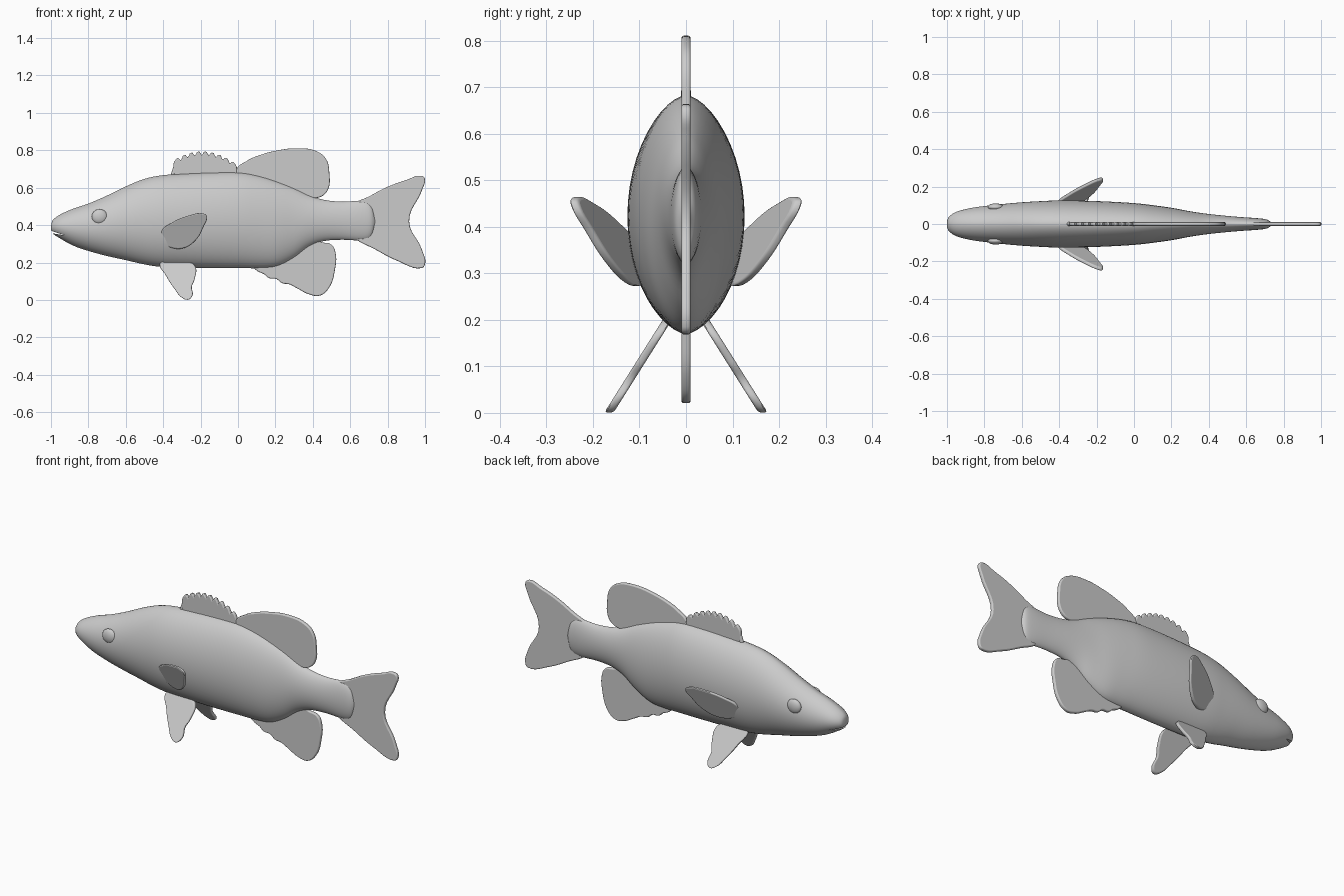
import bpy, bmesh, math
from mathutils import Vector

if "Cube" in bpy.data.objects:
    bpy.data.objects.remove(bpy.data.objects["Cube"])


def smooth(obj, angle=40):
    bpy.ops.object.select_all(action='DESELECT')
    obj.select_set(True)
    bpy.context.view_layer.objects.active = obj
    bpy.ops.object.shade_smooth_by_angle(angle=math.radians(angle))


def mirror_y(obj):
    obj.modifiers.new("mirror", 'MIRROR').use_axis = (False, True, False)


def mesh_object(name, bm):
    bmesh.ops.recalc_face_normals(bm, faces=bm.faces[:])
    me = bpy.data.meshes.new(name)
    bm.to_mesh(me)
    bm.free()
    obj = bpy.data.objects.new(name, me)
    bpy.context.collection.objects.link(obj)
    return obj


def catmull(pts, steps):
    p = [Vector(q) for q in pts]
    p = [2 * p[0] - p[1]] + p + [2 * p[-1] - p[-2]]
    out = []
    for i in range(1, len(p) - 2):
        a, b, c, d = p[i - 1:i + 3]
        for s in range(steps):
            t = s / steps
            out.append(0.5 * (2 * b + (c - a) * t + (2 * a - 5 * b + 4 * c - d) * t * t
                              + (3 * b - a - 3 * c + d) * t ** 3))
    out.append(p[-2])
    return out


def fin(name, outline, shear=None, sharp=False):
    """Flat rounded-edge fin from an x-z outline; shear=(a, b, c) sets y = a + b*x + c*z."""
    cu = bpy.data.curves.new(name, 'CURVE')
    cu.dimensions = '2D'
    cu.fill_mode = 'BOTH'
    cu.extrude, cu.bevel_depth, cu.bevel_resolution, cu.offset = 0.004, 0.006, 2, -0.006
    cu.resolution_u = 2 if sharp else 6
    sp = cu.splines.new('BEZIER')
    sp.bezier_points.add(len(outline) - 1)
    for bp, (x, z) in zip(sp.bezier_points, outline):
        bp.co = (x, z, 0)
        bp.handle_left_type = bp.handle_right_type = 'AUTO'
    sp.use_cyclic_u = True
    obj = bpy.data.objects.new(name, cu)
    bpy.context.collection.objects.link(obj)
    bpy.ops.object.select_all(action='DESELECT')
    obj.select_set(True)
    bpy.context.view_layer.objects.active = obj
    bpy.ops.object.convert(target='MESH')
    obj = bpy.context.view_layer.objects.active
    for v in obj.data.vertices:
        x, z, y = v.co
        if shear:
            y += shear[0] + shear[1] * x + shear[2] * z
        v.co = (x, y, z)
    # swapping axes mirrors the mesh, so turn the faces back outward
    obj.data.flip_normals()
    smooth(obj)
    if shear:
        mirror_y(obj)
    return obj


# Body: loft of lens-shaped sections (x, top z, bottom z, half width)
stations = [
    (-1.0, .395, .375, .012), (-.99, .427, .355, .038), (-.95, .457, .328, .065),
    (-.88, .488, .29, .084), (-.8, .515, .262, .096), (-.7, .558, .235, .107),
    (-.6, .607, .213, .116), (-.5, .647, .19, .122), (-.4, .667, .176, .126),
    (-.25, .677, .172, .124), (-.1, .682, .17, .118), (.02, .68, .17, .11),
    (.12, .661, .17, .098), (.21, .633, .18, .085), (.3, .598, .225, .068),
    (.38, .56, .285, .056), (.46, .535, .315, .047), (.56, .525, .322, .038),
    (.66, .53, .318, .031), (.71, .51, .335, .024), (.732, .45, .39, .01)]
N = 48
bm = bmesh.new()
rings = []
for x, top, bot, w in catmull(stations, 4):
    ring = []
    for k in range(N):
        a = 2 * math.pi * k / N
        c = math.cos(a)
        ring.append(bm.verts.new((x, math.copysign(w * abs(c) ** 1.15, c),
                                  (top + bot) / 2 + (top - bot) / 2 * math.sin(a))))
    rings.append(ring)
for r, s in zip(rings, rings[1:]):
    for k in range(N):
        bm.faces.new((r[k], r[(k + 1) % N], s[(k + 1) % N], s[k]))
bm.faces.new(rings[0])
bm.faces.new(rings[-1])
body = mesh_object("body", bm)

# Mouth: thin wedge cut into the snout
bm = bmesh.new()
sides = [[bm.verts.new((x, y, z)) for x, z in ((-1.05, .386), (-1.05, .366), (-.925, .345))]
         for y in (-.2, .2)]
for s in sides:
    bm.faces.new(s)
for k in range(3):
    j = (k + 1) % 3
    bm.faces.new((sides[0][k], sides[0][j], sides[1][j], sides[1][k]))
cutter = mesh_object("mouth_cutter", bm)
cutter.hide_render = True
mod = body.modifiers.new("mouth", 'BOOLEAN')
mod.operation, mod.object, mod.solver = 'DIFFERENCE', cutter, 'EXACT'
bpy.context.view_layer.objects.active = body
bpy.ops.object.modifier_apply(modifier=mod.name)
bpy.data.objects.remove(cutter)
smooth(body)

# Eyes
bpy.ops.mesh.primitive_uv_sphere_add(segments=32, ring_count=16, radius=1)
eye = bpy.context.object
eye.name = "eyes"
for v in eye.data.vertices:
    v.co = (-.74 + .042 * v.co.x, .09 + .02 * v.co.y, .445 + .04 * v.co.z)
smooth(eye)
mirror_y(eye)

# Spiny front dorsal fin: scalloped arch with a rib under each lobe
lobes = 9
x0, x1 = -.345, -.005


def arch(t):
    return .70 + .093 * math.sin(math.pi * (.13 + .82 * t)) ** .8


edge = []
for i in range(lobes):
    for f, drop in ((0.0, .018), (.3, .002), (.7, 0)):
        t = (i + f) / lobes
        edge.append((x0 + (x1 - x0) * t, arch(t) - drop))
fin("front_dorsal_fin", edge + [(x1, .69), (-.02, .65), (-.18, .65), (-.33, .65)], sharp=True)
for i in range(lobes):
    t = (i + .5) / lobes
    tip = Vector((x0 + (x1 - x0) * t, 0, arch(t) - .008))
    root = Vector((tip.x - .025, 0, .66))
    d = tip - root
    bpy.ops.mesh.primitive_cone_add(vertices=12, radius1=.011, radius2=.008, depth=d.length,
                                    location=(tip + root) / 2)
    rib = bpy.context.object
    rib.name = "dorsal_spine"
    rib.rotation_euler = d.to_track_quat('Z', 'Y').to_euler()
    smooth(rib)

# Soft rear dorsal, anal and tail fins
fin("rear_dorsal_fin", [(-.01, .69), (.05, .745), (.11, .772), (.2, .797), (.32, .811),
                        (.42, .795), (.47, .755), (.489, .67), (.485, .6), (.46, .562),
                        (.42, .545), (.33, .55), (.2, .59), (.02, .64)])
fin("anal_fin", [(.08, .185), (.1, .157), (.14, .137), (.165, .117), (.205, .112), (.235, .09),
                 (.275, .083), (.32, .06), (.38, .03), (.44, .024), (.49, .07), (.518, .16),
                 (.522, .25), (.5, .295), (.45, .308), (.36, .33), (.2, .24)])
fin("tail_fin", [(.6, .5), (.7, .553), (.8, .605), (.9, .641), (.98, .663), (.998, .65),
                 (.985, .59), (.915, .42), (.983, .27), (.998, .185), (.98, .17), (.85, .21),
                 (.73, .272), (.62, .335), (.57, .42)])

# Paired pectoral and pelvic fins, leaning outward
fin("pectoral_fins", [(-.412, .36), (-.395, .3), (-.36, .28), (-.29, .277), (-.225, .32),
                      (-.185, .39), (-.168, .45), (-.19, .463), (-.26, .452), (-.35, .415)],
    shear=(.1065, .37, .435))
fin("pelvic_fins", [(-.415, .2), (-.385, .13), (-.34, .06), (-.3, .012), (-.265, .002),
                    (-.243, .025), (-.247, .07), (-.232, .11), (-.232, .185), (-.32, .205)],
    shear=(.166, 0, -.63))
